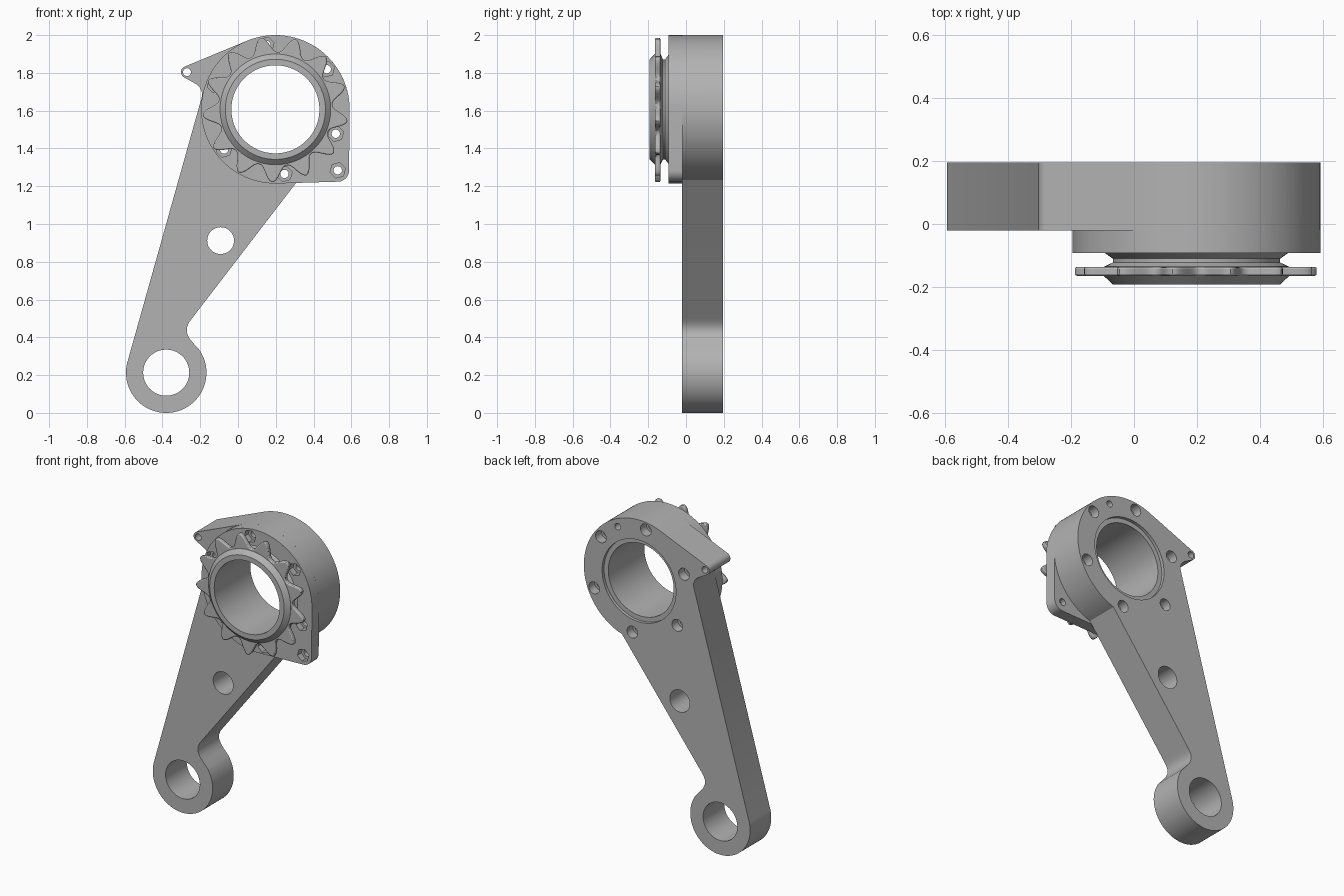
import bpy, bmesh, math
from mathutils.geometry import convex_hull_2d

if "Cube" in bpy.data.objects:
    bpy.data.objects.remove(bpy.data.objects["Cube"])

steel = bpy.data.materials.new("plain grey metal")
steel.use_nodes = True
GREY = (0.45, 0.45, 0.45, 1)
steel.diffuse_color = GREY
steel.node_tree.nodes["Principled BSDF"].inputs["Base Color"].default_value = GREY

RING, RING_R, BORE_R = (0.198, 1.607), 0.393, 0.233
FOOT, FOOT_R = (-0.38, 0.213), 0.213
EAR, EAR_R = (-0.27, 1.804), 0.032
LUG = (0.528, 1.284)
BACK, STEP, FRONT = 0.195, -0.02, -0.092


def arc(centre, r, a0=0, a1=360, n=96):
    """Points along an arc in the x-z plane, angles in degrees."""
    steps = n if a1 - a0 < 360 else n + 1
    angles = [math.radians(a0 + (a1 - a0) * i / (steps - 1)) for i in range(n)]
    return [(centre[0] + r * math.cos(a), centre[1] + r * math.sin(a)) for a in angles]


def finish(name, bm):
    bmesh.ops.recalc_face_normals(bm, faces=bm.faces)
    mesh = bpy.data.meshes.new(name)
    bm.to_mesh(mesh)
    bm.free()
    mesh.materials.append(steel)
    obj = bpy.data.objects.new(name, mesh)
    bpy.context.collection.objects.link(obj)
    return obj


def prism(name, outline, y0, y1):
    bm = bmesh.new()
    face = bm.faces.new([bm.verts.new((x, y0, z)) for x, z in outline])
    ext = bmesh.ops.extrude_face_region(bm, geom=[face])["geom"]
    moved = [v for v in ext if isinstance(v, bmesh.types.BMVert)]
    bmesh.ops.translate(bm, verts=moved, vec=(0, y1 - y0, 0))
    return finish(name, bm)


def select(obj):
    bpy.ops.object.select_all(action="DESELECT")
    obj.select_set(True)
    bpy.context.view_layer.objects.active = obj


def combine(obj, other, operation):
    mod = obj.modifiers.new("combine", "BOOLEAN")
    mod.operation, mod.solver, mod.object = operation, "EXACT", other
    select(obj)
    bpy.ops.object.modifier_apply(modifier=mod.name)
    bpy.data.objects.remove(other)


def cut(obj, centre, r, y0, y1, sides=48, turn=0):
    outline = arc(centre, r, turn, turn + 360, sides)
    combine(obj, prism("cutter", outline, y0, y1), "DIFFERENCE")


def smooth(obj):
    select(obj)
    bpy.ops.object.shade_smooth_by_angle(angle=math.radians(30))


# Arm plate with foot eye, bearing ring and pointed ear
outline = arc(FOOT, FOOT_R, 164.4, 394, 72)
outline += [(-0.235, 0.367), (-0.258, 0.395), (-0.271, 0.425), (-0.271, 0.452), (-0.26, 0.478), (-0.243, 0.501)]
outline += arc(RING, RING_R, -72, 112.5, 72)
outline += arc(EAR, EAR_R, 112.5, 235, 16)
outline += [(-0.22, 1.74), (-0.202, 1.722), (-0.192, 1.7), (-0.19, 1.678)]
body = prism("arm_and_housing", outline, STEP, BACK)

# Front flange: round with one corner lug
pts = arc(RING, RING_R) + arc(LUG, 0.06, n=48)
flange_outline = [pts[i] for i in convex_hull_2d(pts)]
combine(body, prism("flange", flange_outline, FRONT, STEP + 0.001), "UNION")

# Large openings and the shallow seat at the back of the bore
cut(body, RING, BORE_R, -0.5, 0.5, 96)
cut(body, RING, 0.263, BACK - 0.02, 0.5, 96)
cut(body, FOOT, 0.122, -0.5, 0.5, 64)
cut(body, (-0.092, 0.912), 0.071, -0.5, 0.5)
cut(body, EAR, 0.021, -0.5, 0.5, 24)
cut(body, arc(RING, 0.345, 64, 65, 2)[0], 0.021, BACK - 0.08, 0.5, 24)

# Bolt holes: hexagon pockets in front, round counterbores behind
bolts = [arc(RING, 0.345, 38 + 60 * i, 39 + 60 * i, 2)[0] for i in range(6)]
for i, centre in enumerate(bolts + [LUG]):
    cut(body, centre, 0.022, -0.5, 0.5, 24)
    cut(body, centre, 0.042, -0.5, FRONT + 0.04, 6, 15)
    if i < 6:
        cut(body, centre, 0.038, BACK - 0.06, 0.5, 32)
smooth(body)

# Turned hub in front of the flange
profile = [(BORE_R, -0.192), (0.265, -0.192), (0.293, -0.165), (0.293, -0.135),
           (0.265, -0.122), (0.265, -0.11), (0.29, FRONT), (BORE_R, FRONT)]
bm = bmesh.new()
loop = [bm.verts.new((RING[0] + r, y, RING[1])) for r, y in profile]
edges = [bm.edges.new((a, b)) for a, b in zip(loop, loop[1:] + loop[:1])]
bmesh.ops.spin(bm, geom=loop + edges, cent=(RING[0], 0, RING[1]), axis=(0, 1, 0),
               angle=math.tau, steps=96, use_duplicate=False)
bmesh.ops.remove_doubles(bm, verts=bm.verts, dist=0.0001)
smooth(finish("hub", bm))

# Toothed wheel around the hub
TEETH, PER_TOOTH = 13, 20
wheel = []
for i in range(TEETH * PER_TOOTH):
    a = math.tau * i / (TEETH * PER_TOOTH)
    r = 0.303 + 0.083 * (0.5 + 0.5 * math.cos(TEETH * a)) ** 1.3
    a -= math.radians(37)
    wheel.append((RING[0] + r * math.cos(a), RING[1] + r * math.sin(a)))
sprocket = prism("toothed_wheel", wheel, -0.164, -0.136)
cut(sprocket, RING, 0.28, -0.5, 0.5, 96)
bevel = sprocket.modifiers.new("soft_edge", "BEVEL")
bevel.width, bevel.segments, bevel.limit_method = 0.006, 2, "ANGLE"
bevel.angle_limit = math.radians(60)
smooth(sprocket)
